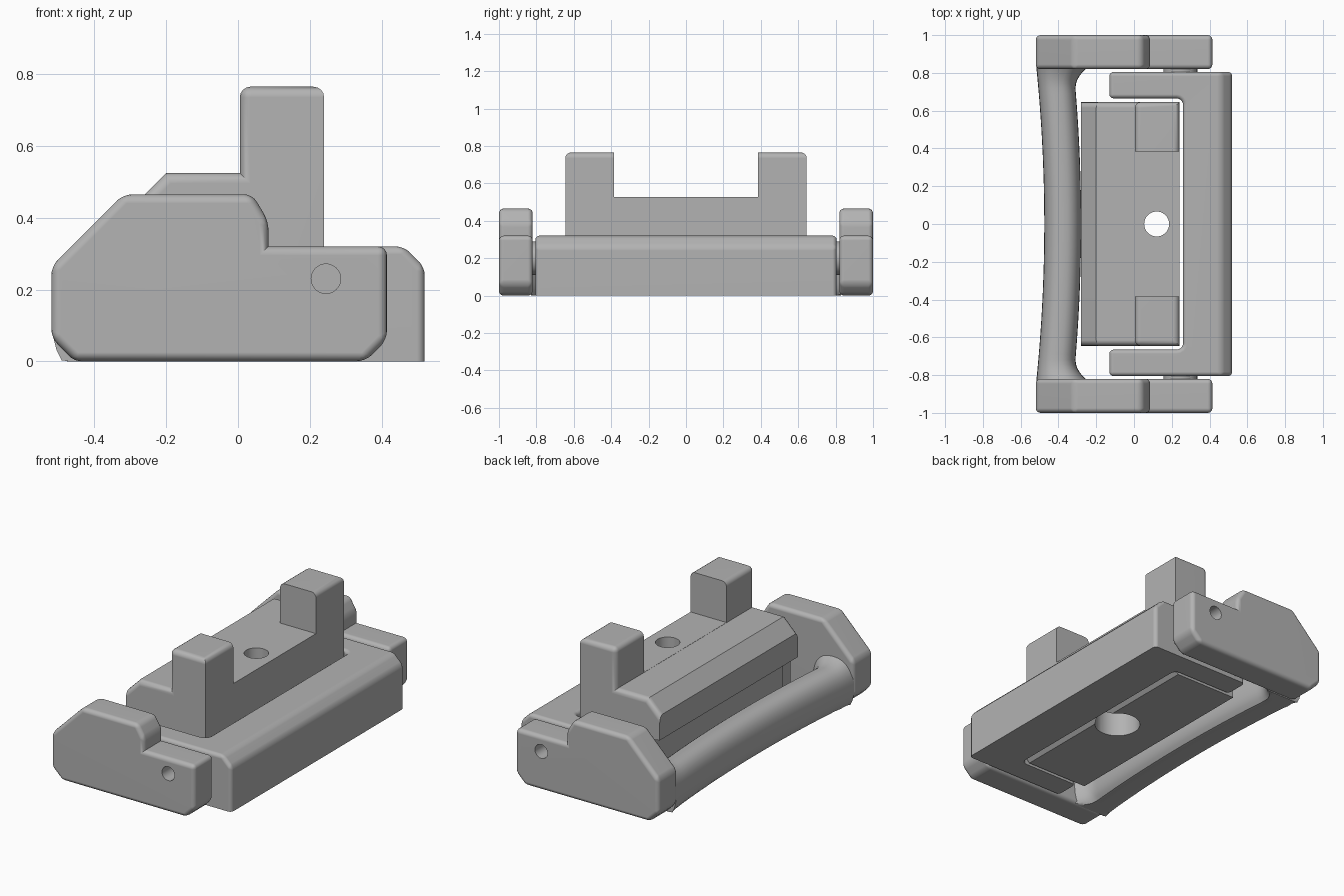
import bpy, bmesh, math
from mathutils import Matrix, Vector

if "Cube" in bpy.data.objects:
    bpy.data.objects.remove(bpy.data.objects["Cube"])

grey = bpy.data.materials.new("plain grey")
grey.use_nodes = True
COLOR = (0.45, 0.45, 0.45, 1)
grey.diffuse_color = COLOR
grey.node_tree.nodes["Principled BSDF"].inputs["Base Color"].default_value = COLOR


def make_object(name, bm):
    mesh = bpy.data.meshes.new(name)
    bmesh.ops.recalc_face_normals(bm, faces=bm.faces)
    bm.to_mesh(mesh)
    bm.free()
    mesh.materials.append(grey)
    obj = bpy.data.objects.new(name, mesh)
    bpy.context.collection.objects.link(obj)
    return obj


def activate(obj):
    bpy.ops.object.select_all(action="DESELECT")
    obj.select_set(True)
    bpy.context.view_layer.objects.active = obj


def smooth(obj):
    activate(obj)
    bpy.ops.object.shade_smooth_by_angle(angle=math.radians(35))
    mod = obj.modifiers.new("even_shading", "WEIGHTED_NORMAL")
    mod.keep_sharp = True


def extrude(points, offset):
    """Prism from a closed outline moved along the offset vector."""
    bm = bmesh.new()
    face = bm.faces.new([bm.verts.new(p) for p in points])
    top = bmesh.ops.extrude_face_region(bm, geom=[face])["geom"]
    verts = [g for g in top if isinstance(g, bmesh.types.BMVert)]
    bmesh.ops.translate(bm, vec=offset, verts=verts)
    bmesh.ops.recalc_face_normals(bm, faces=bm.faces)
    return bm


def bevel(bm, rule, offset, segments=4):
    bm.normal_update()
    edges = [e for e in bm.edges if len(e.link_faces) == 2
             and e.calc_face_angle(0) > 0.3 and rule(e)]
    bmesh.ops.bevel(bm, geom=edges, offset=offset, segments=segments,
                    profile=0.5, affect="EDGES", clamp_overlap=True)


def cut(obj, bm):
    cutter = make_object("cutter", bm)
    cutter.hide_render = True
    mod = obj.modifiers.new("cut", "BOOLEAN")
    mod.operation, mod.solver, mod.object = "DIFFERENCE", "EXACT", cutter
    activate(obj)
    bpy.ops.object.modifier_apply(modifier=mod.name)
    bpy.data.objects.remove(cutter)


def cylinder(radius, depth, center, along_y=False, radius2=None):
    bm = bmesh.new()
    matrix = Matrix.Translation(center)
    if along_y:
        matrix = matrix @ Matrix.Rotation(math.pi / 2, 4, "X")
    bmesh.ops.create_cone(bm, cap_ends=True, segments=40, radius1=radius,
                          radius2=radius2 or radius, depth=depth, matrix=matrix)
    return bm


def box(lo, hi):
    bm = bmesh.new()
    bmesh.ops.create_cube(bm, size=1)
    lo, hi = Vector(lo), Vector(hi)
    bmesh.ops.scale(bm, vec=hi - lo, verts=bm.verts)
    bmesh.ops.translate(bm, vec=(lo + hi) / 2, verts=bm.verts)
    return bm


# Side plates with pivot holes, and the pivots that meet the frame
PLATE = [(-.52, .065), (-.455, 0), (.355, 0), (.415, .06), (.415, .32), (.085, .32),
         (.085, .39), (.04, .465), (-.32, .465), (-.52, .265)]
for side, label in ((-1, "front"), (1, "back")):
    bm = extrude([(x, side * .82, z) for x, z in PLATE], (0, side * .18, 0))
    bevel(bm, lambda e: e.is_convex, .025)
    plate = make_object(label + "_side_plate", bm)
    cut(plate, cylinder(.041, .3, (.245, side * .97, .23), True))
    smooth(plate)
    smooth(make_object(label + "_pivot",
                       cylinder(.09, .03, (.245, side * .81, .2), True)))

# Curved grip bar that flares into the plates
bm = bmesh.new()
rings = []
STEPS, SIDES = 48, 28
for i in range(STEPS + 1):
    t = -math.cos(math.pi * i / STEPS)
    flare = max(0, (abs(t) - .86) / .14) ** 2
    outer = -.475 - .042 * t * t
    inner = -.28 - .04 * t * t + .075 * flare
    ring = []
    for k in range(SIDES):
        a = 2 * math.pi * k / SIDES
        c, s = (math.copysign(abs(v) ** .85, v) for v in (math.cos(a), math.sin(a)))
        z = max(0, .11 + (.13 + .03 * flare) * s)
        ring.append(bm.verts.new(((outer + inner) / 2 + (inner - outer) / 2 * c,
                                  t * .83, z)))
    rings.append(ring)
for a, b in zip(rings, rings[1:]):
    for k in range(SIDES):
        n = (k + 1) % SIDES
        bm.faces.new((a[k], a[n], b[n], b[k]))
bm.faces.new(rings[0])
bm.faces.new(rings[-1])
smooth(make_object("grip_bar", bm))

# C-shaped frame with a chamfered outer top edge
half = [(.52, .805), (-.13, .805), (-.13, .665), (.26, .665)]
outline = half + [(x, -y) for x, y in reversed(half)]
bm = extrude([(x, y, 0) for x, y in outline], (0, 0, .32))


def corner(e):
    return abs(e.verts[0].co.z - e.verts[1].co.z) > .1


bevel(bm, lambda e: all(v.co.x > .5 and v.co.z > .3 for v in e.verts), .058, 1)
bevel(bm, lambda e: corner(e) and not e.is_convex, .035)
bevel(bm, lambda e: e.is_convex and max(v.co.z for v in e.verts) > .2, .022)
smooth(make_object("c_frame", bm))

# Centre block: one stepped profile, notched in the middle to leave two posts
curve = [(-.28 + .1 * math.sin(a), .2 + .1 * math.cos(a))
         for a in (math.pi / 2 * i / 6 for i in range(7))]
profile = [(.24, .02), (.24, .765), (.005, .765), (.005, .525), (-.2, .525),
           (-.28, .445)] + curve + [(-.18, 0), (.22, 0)]
bm = extrude([(x, -.645, z) for x, z in profile], (0, 1.29, 0))
bevel(bm, lambda e: e.is_convex and min(v.co.z for v in e.verts) > .4
      and e.calc_face_angle(0) > 1.2, .03)
block = make_object("centre_block", bm)
cut(block, box((-.03, -.385, .526), (.4, .385, 1)))
cut(block, cylinder(.066, 2, (.12, 0, .3)))
cut(block, cylinder(.125, .5, (.12, 0, 0)))
smooth(block)
